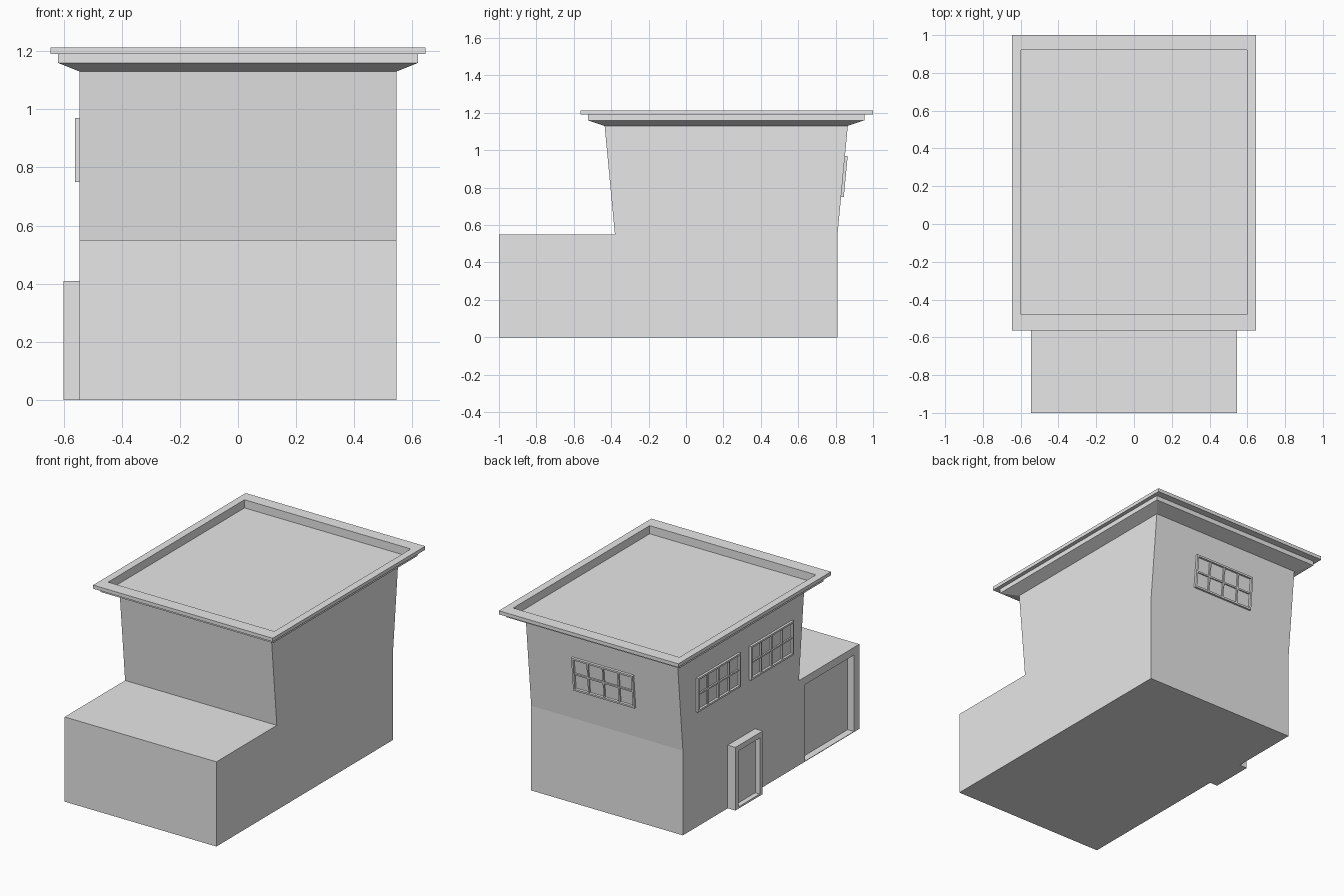
import bpy
import bmesh
import math
from mathutils import Matrix, Vector

if "Cube" in bpy.data.objects:
    bpy.data.objects.remove(bpy.data.objects["Cube"])

# One plain grey covers the whole building
grey = bpy.data.materials.new("plain_grey")
grey.use_nodes = True
grey.diffuse_color = (0.8, 0.8, 0.8, 1)
grey.node_tree.nodes["Principled BSDF"].inputs["Base Color"].default_value = (0.8, 0.8, 0.8, 1)


def finish(name, bm):
    bmesh.ops.recalc_face_normals(bm, faces=bm.faces)
    mesh = bpy.data.meshes.new(name)
    bm.to_mesh(mesh)
    bm.free()
    mesh.materials.append(grey)
    obj = bpy.data.objects.new(name, mesh)
    bpy.context.collection.objects.link(obj)
    return obj


def add_box(bm, low, high, place=Matrix()):
    low, high = Vector(low), Vector(high)
    size = Matrix.Diagonal((*(high - low), 1))
    bmesh.ops.create_cube(bm, size=1, matrix=place @ Matrix.Translation((low + high) / 2) @ size)


def box(name, low, high):
    bm = bmesh.new()
    add_box(bm, low, high)
    return finish(name, bm)


def carve(target, low, high):
    """Cut a box-shaped recess out of a part."""
    cutter = box("recess_cutter", low, high)
    cutter.hide_render = True
    cut = target.modifiers.new("recess", 'BOOLEAN')
    cut.operation = 'DIFFERENCE'
    cut.solver = 'EXACT'
    cut.object = cutter
    bpy.context.view_layer.objects.active = target
    bpy.ops.object.modifier_apply(modifier=cut.name)
    bpy.data.objects.remove(cutter)


# Walls: side profile (y, z) extruded across the width
WALL = 0.545
EAVE = 1.13
profile = [(-1, 0), (0.81, 0), (0.81, 0.55), (0.865, EAVE),
           (-0.435, EAVE), (-0.38, 0.55), (-1, 0.55)]
bm = bmesh.new()
side = bm.faces.new([bm.verts.new((-WALL, y, z)) for y, z in profile])
grown = bmesh.ops.extrude_face_region(bm, geom=[side])
for v in grown["geom"]:
    if isinstance(v, bmesh.types.BMVert):
        v.co.x = WALL
walls = finish("walls", bm)

# Garage doorway recessed in the low wing
carve(walls, (-WALL - 0.1, -0.945, 0.004), (-WALL + 0.045, -0.445, 0.5))

# Roof: stacked rectangles (half width, back y, front y, z) from soffit to sunken deck
rings = [(WALL, -0.435, 0.865, EAVE), (0.62, -0.525, 0.955, 1.16),
         (0.62, -0.525, 0.955, 1.19), (0.645, -0.565, 1, 1.19),
         (0.645, -0.565, 1, 1.213), (0.597, -0.48, 0.92, 1.213),
         (0.597, -0.48, 0.92, 1.16)]
bm = bmesh.new()
loops = [[bm.verts.new(p) for p in ((-x, a, z), (x, a, z), (x, b, z), (-x, b, z))]
         for x, a, b, z in rings]
for lower, upper in zip(loops, loops[1:]):
    for i in range(4):
        j = (i + 1) % 4
        bm.faces.new((lower[i], lower[j], upper[j], upper[i]))
bm.faces.new(loops[0])
bm.faces.new(loops[-1])
finish("roof", bm)

# Entrance surround with a recessed door
surround = box("door_surround", (-0.6, 0.07, 0), (-WALL, 0.35, 0.41))
carve(surround, (-0.7, 0.1, 0.012), (-0.568, 0.32, 0.375))


def window(name, place, width=0.44, height=0.22, columns=4, rows=2):
    """Raised frame and glazing bars; local x runs along the wall, z points outward."""
    bm = bmesh.new()
    w, h, rim, bar = width / 2, height / 2, 0.012, 0.005
    for s in (-1, 1):
        u, v = s * (w - rim / 2), s * (h - rim / 2)
        add_box(bm, (u - rim / 2, -h, -0.005), (u + rim / 2, h, 0.015), place)
        add_box(bm, (-w + rim, v - rim / 2, -0.005), (w - rim, v + rim / 2, 0.015), place)
    for i in range(1, columns):
        u = -w + width * i / columns
        add_box(bm, (u - bar, -h + rim, -0.005), (u + bar, h - rim, 0.01), place)
    for i in range(1, rows):
        v = -h + height * i / rows
        add_box(bm, (-w + rim, v - bar, -0.005), (w - rim, v + bar, 0.0095), place)
    finish(name, bm)


# Windows: two on the entrance side, one on the leaning back wall
upright = Matrix.Rotation(math.pi / 2, 4, 'X')
for name, y in (("side_window_rear", 0.455), ("side_window_front", -0.09)):
    turn = Matrix.Rotation(-math.pi / 2, 4, 'Z')
    window(name, Matrix.Translation((-WALL, y, 0.86)) @ turn @ upright)
lean = math.atan2(0.055, EAVE - 0.55)
back = Matrix.Rotation(-lean, 4, 'X') @ Matrix.Rotation(math.pi, 4, 'Z') @ upright
window("back_window", Matrix.Translation((0, 0.839, 0.86)) @ back)
